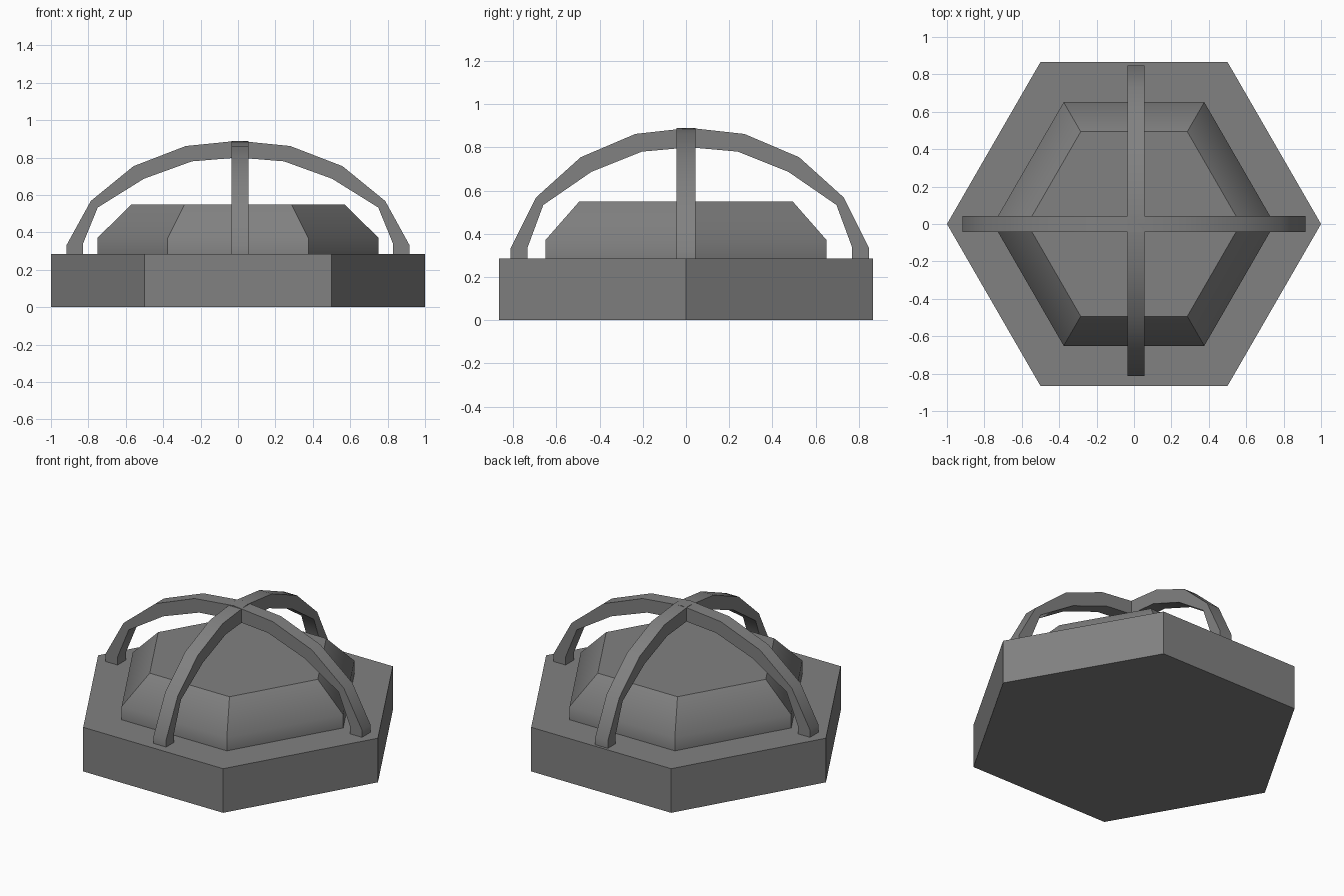
import bpy, bmesh, math

cube = bpy.data.objects.get("Cube")
if cube:
    bpy.data.objects.remove(cube, do_unlink=True)

grey = bpy.data.materials.new("grey")
grey.use_nodes = True
GREY = (0.22, 0.22, 0.22, 1)
grey.diffuse_color = GREY
grey.node_tree.nodes["Principled BSDF"].inputs["Base Color"].default_value = GREY


def finish(name, bm, smooth_angle=None):
    bmesh.ops.recalc_face_normals(bm, faces=bm.faces)
    mesh = bpy.data.meshes.new(name)
    bm.to_mesh(mesh)
    bm.free()
    mesh.materials.append(grey)
    ob = bpy.data.objects.new(name, mesh)
    bpy.context.collection.objects.link(ob)
    if smooth_angle:
        bpy.ops.object.select_all(action='DESELECT')
        ob.select_set(True)
        bpy.context.view_layer.objects.active = ob
        bpy.ops.object.shade_smooth_by_angle(angle=math.radians(smooth_angle))
    return ob


def bridge(bm, rings):
    """Skin a list of equal closed rings and cap both ends."""
    for a, b in zip(rings, rings[1:]):
        for i in range(len(a)):
            j = (i + 1) % len(a)
            bm.faces.new((a[i], a[j], b[j], b[i]))
    bm.faces.new(rings[0])
    bm.faces.new(rings[-1])


def hex_stack(name, levels, smooth_angle=None):
    bm = bmesh.new()
    rings = [[bm.verts.new((r * math.cos(k * math.pi / 3), r * math.sin(k * math.pi / 3), z))
              for k in range(6)] for r, z in levels]
    bridge(bm, rings)
    return finish(name, bm, smooth_angle)


# Half profile of an arch, foot to crown: outer x, outer z, inner x, inner z
HALF = [(0.917, 0.28, 0.83, 0.28), (0.917, 0.332, 0.83, 0.337),
        (0.787, 0.568, 0.75, 0.533), (0.559, 0.754, 0.503, 0.687),
        (0.279, 0.862, 0.246, 0.78), (0, 0.89, 0, 0.80)]


def arch(name, half_width):
    bm = bmesh.new()
    path = HALF + [(-a, b, -c, d) for a, b, c, d in reversed(HALF[:-1])]
    rings = []
    for ox, oz, ix, iz in path:
        corners = ((ox, -half_width, oz), (ox, half_width, oz),
                   (ix, half_width, iz), (ix, -half_width, iz))
        rings.append([bm.verts.new(c) for c in corners])
    bridge(bm, rings)
    return finish(name, bm, 43)


# Hexagonal base and chamfered dome
hex_stack("base", [(1, 0), (1, 0.285)])
hex_stack("dome", [(0.752, 0.28), (0.752, 0.37), (0.57, 0.55)], 43)

# Two crossing arches, the front-to-back one slightly narrower
arch("side_arch", 0.044)
cross = arch("front_back_arch", 0.045)
cross.scale.x = 0.905
cross.rotation_euler.z = math.pi / 2
cross.location = (0.01, 0.018, 0)
